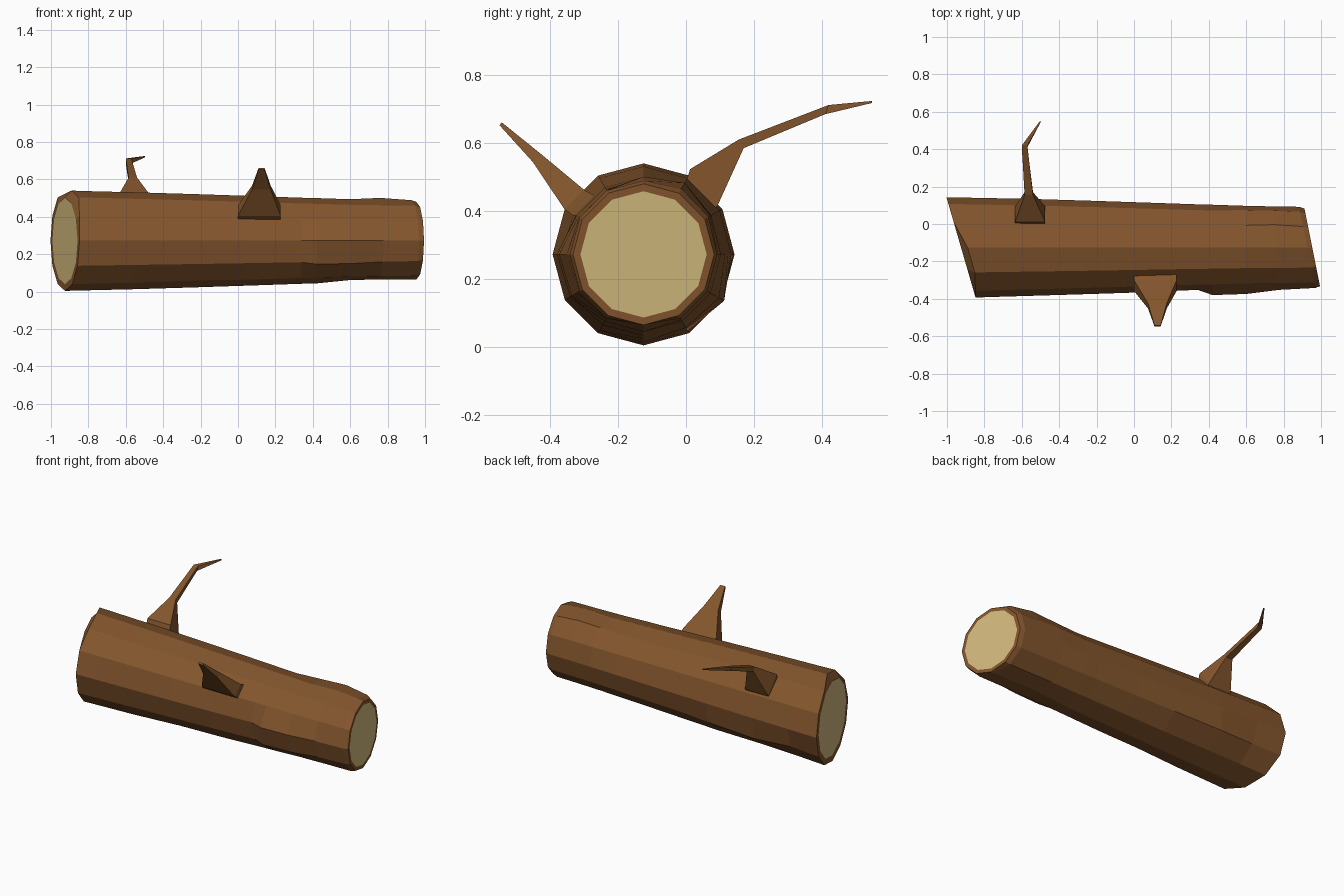
import bpy, bmesh, math
from mathutils import Vector

if "Cube" in bpy.data.objects:
    bpy.data.objects.remove(bpy.data.objects["Cube"])

SIDES, YC, ZC = 12, -0.125, 0.272


def material(name, rgb):
    m = bpy.data.materials.new(name)
    m.diffuse_color = (*rgb, 1)
    m.use_nodes = True
    m.node_tree.nodes["Principled BSDF"].inputs["Base Color"].default_value = m.diffuse_color
    return m


bark = material("bark", (0.23, 0.092, 0.026))
wood = material("cut_wood", (0.65, 0.49, 0.21))


def finish(bm, name, mats):
    bmesh.ops.recalc_face_normals(bm, faces=bm.faces)
    me = bpy.data.meshes.new(name)
    bm.to_mesh(me)
    bm.free()
    for m in mats:
        me.materials.append(m)
    ob = bpy.data.objects.new(name, me)
    bpy.context.collection.objects.link(ob)


def bridge(bm, rings):
    n = len(rings[0])
    for a, b in zip(rings, rings[1:]):
        for i in range(n):
            j = (i + 1) % n
            bm.faces.new((a[i], a[j], b[j], b[i]))


# Trunk rings: x, radius, slant of the ring, {side index: radial bulge}
trunk = [
    (-0.925, 0.232, -0.29, {}),
    (-0.925, 0.268, -0.29, {}),
    (-0.76, 0.264, -0.15, {10: -0.004, 11: -0.008}),
    (-0.55, 0.259, 0.0, {11: 0.015, 10: -0.006}),
    (-0.22, 0.249, 0.0, {11: 0.008, 8: -0.004}),
    (0.05, 0.240, 0.0, {}),
    (0.34, 0.230, 0.0, {6: -0.003}),
    (0.42, 0.228, 0.0, {6: 0.027, 7: 0.022}),
    (0.60, 0.222, 0.0, {6: 0.027, 7: 0.022, 1: 0.008, 2: 0.014, 9: -0.012}),
    (0.76, 0.219, -0.08, {6: 0.008, 7: 0.006, 1: 0.008, 2: 0.024, 3: 0.01, 9: -0.012}),
    (0.925, 0.217, -0.2, {1: 0.004, 2: 0.006, 9: -0.01}),
    (0.953, 0.208, -0.2, {}),
    (0.953, 0.186, -0.2, {}),
]
# Worn notch along the upper front of the left cut
notch = {3: 0.035, 4: 0.035, 5: 0.01}

bm = bmesh.new()
rings = []
for k, (x, r, slant, bulge) in enumerate(trunk):
    ring = []
    for i in range(SIDES):
        a = math.tau * i / SIDES
        rr = r + bulge.get(i, 0)
        dy = rr * math.cos(a)
        dx = slant * dy + (notch.get(i, 0) if k == 1 else 0)
        ring.append(bm.verts.new((x + dx, YC + dy, ZC + rr * math.sin(a))))
    rings.append(ring)
bridge(bm, rings)
# Cut ends
for ring in (rings[0], rings[-1]):
    bm.faces.new(ring).material_index = 1
finish(bm, "log_trunk", [bark, wood])


# Four-sided branch: each section is (left x, right x, upper (y, z), lower (y, z))
def branch(name, sections):
    bm = bmesh.new()
    rings = []
    for xl, xr, up, lo in sections:
        rings.append([bm.verts.new(Vector(p)) for p in
                      ((xl, *up), (xr, *up), (xr, *lo), (xl, *lo))])
    bridge(bm, rings)
    bm.faces.new(rings[0])
    bm.faces.new(rings[-1])
    finish(bm, name, [bark])


branch("back_branch", [
    (-0.635, -0.475, (0.0, 0.485), (0.075, 0.39)),
    (-0.635, -0.475, (0.012, 0.523), (0.095, 0.42)),
    (-0.585, -0.54, (0.155, 0.61), (0.17, 0.585)),
    (-0.60, -0.57, (0.42, 0.712), (0.41, 0.685)),
    (-0.505, -0.497, (0.548, 0.724), (0.548, 0.718)),
])
branch("front_branch", [
    (0.0, 0.228, (-0.26, 0.44), (-0.33, 0.385)),
    (0.0, 0.228, (-0.30, 0.462), (-0.358, 0.405)),
    (0.075, 0.175, (-0.425, 0.566), (-0.452, 0.545)),
    (0.11, 0.142, (-0.543, 0.661), (-0.549, 0.652)),
])
